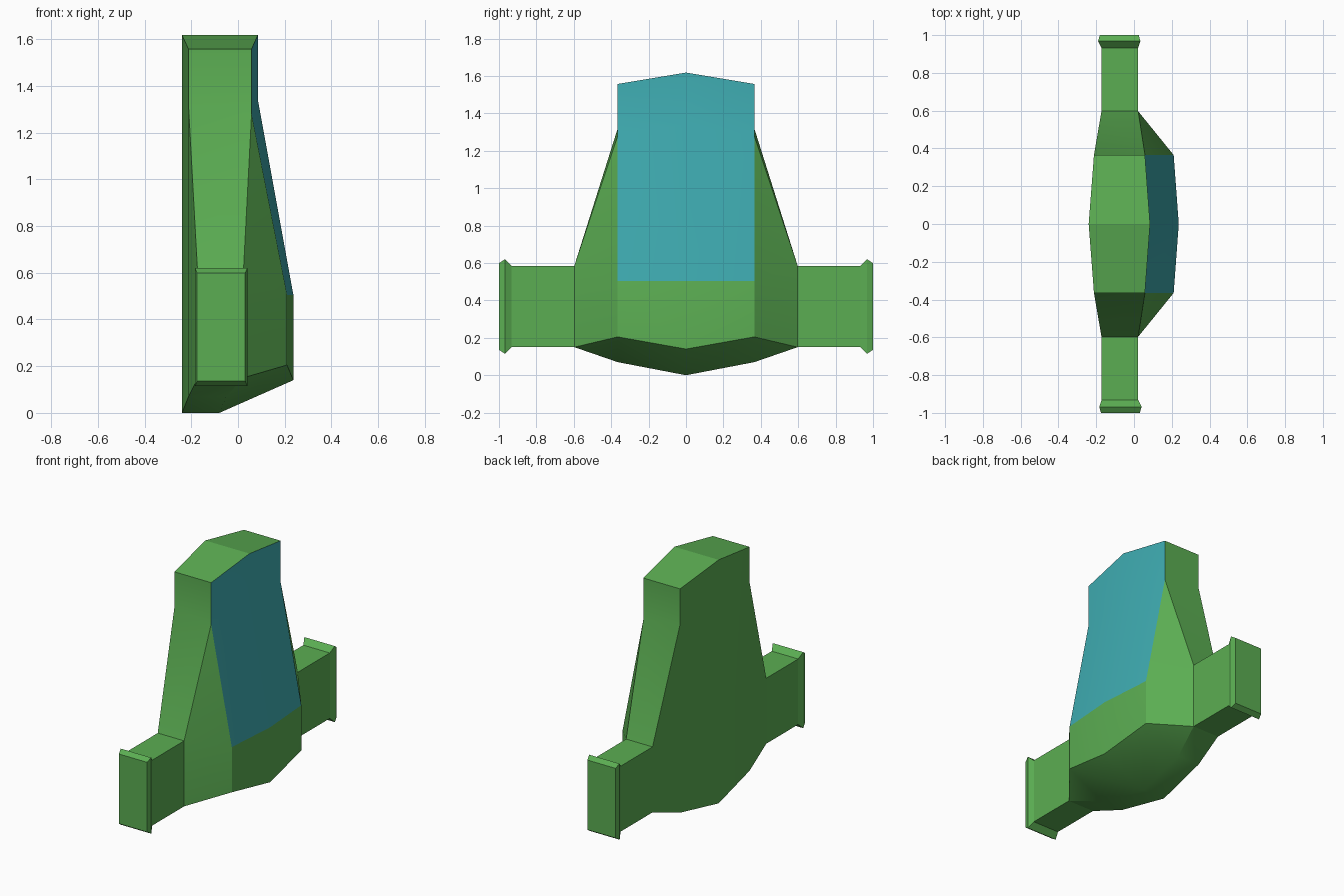
import bpy, bmesh

if "Cube" in bpy.data.objects:
    bpy.data.objects.remove(bpy.data.objects["Cube"])


def material(name, rgb):
    m = bpy.data.materials.new(name)
    m.diffuse_color = (*rgb, 1)
    m.use_nodes = True
    m.node_tree.nodes["Principled BSDF"].inputs["Base Color"].default_value = m.diffuse_color
    return m


GREEN = material("leaf_green", (0.105, 0.42, 0.085))
TEAL = material("teal_panel", (0.05, 0.42, 0.45))


def bridge(bm, ring_a, ring_b, closed=True):
    """Join two equal rings of points, dropping collapsed corners."""
    n = len(ring_a)
    for i in range(n if closed else n - 1):
        j = (i + 1) % n
        pts = []
        for p in (ring_a[i], ring_a[j], ring_b[j], ring_b[i]):
            if p not in pts:
                pts.append(p)
        if len(pts) > 2:
            bm.faces.new([bm.verts.new(p) for p in pts])


def cap(bm, ring):
    bm.faces.new([bm.verts.new(p) for p in ring])


def station(profile, y):
    return [(x, y, z) for x, z in profile]


def finish(bm, name, mats, smooth_rule, paint=None):
    bmesh.ops.remove_doubles(bm, verts=bm.verts[:], dist=0.0005)
    bmesh.ops.recalc_face_normals(bm, faces=bm.faces[:])
    bm.normal_update()
    for f in bm.faces:
        f.smooth = True
        if paint and paint(f):
            f.material_index = 1
    for e in bm.edges:
        e.smooth = e.is_manifold and smooth_rule(e)
    me = bpy.data.meshes.new(name)
    bm.to_mesh(me)
    bm.free()
    for m in mats:
        me.materials.append(m)
    ob = bpy.data.objects.new(name, me)
    bpy.context.collection.objects.link(ob)
    return ob


# Side profiles (x, z): back bottom, keel, front low, panel foot,
# front shoulder, front top, back top, back shoulder
MIDDLE = [(-.24, 0), (-.08, 0), (.237, .14), (.237, .505),
          (.085, 1.34), (.085, 1.618), (-.24, 1.618), (-.24, 1.34)]
EDGE = [(-.212, .07), (-.05, .07), (.21, .205), (.21, .505),
        (.058, 1.28), (.058, 1.557), (-.212, 1.557), (-.212, 1.32)]
X0, X1, Z0, Z1 = -.172, .022, .15, .585   # arm section

# Central body with sloped shoulders
bm = bmesh.new()
for s in (-1, 1):
    mid, edge = station(MIDDLE, 0), station(EDGE, s * .365)
    bridge(bm, mid, edge)
    cap(bm, edge[4:])
    root = station([(X0, Z0), (X1, Z0), (X1, Z0), (X1, Z1), (X1, Z1), (X0, Z1)], s * .597)
    bridge(bm, edge[:5] + edge[7:], root)


def is_panel(f):
    c = f.calc_center_median()
    return abs(c.y) < .36 and f.normal.x > .8 and c.z > .51


finish(bm, "body", [GREEN, TEAL],
       lambda e: e.calc_face_angle() < .44 and min(v.co.z for v in e.verts) < 1.5,
       is_panel)

# Side arms with flared end flanges: (y, x growth, z growth)
STEPS = [(.597, 0, 0), (.932, 0, 0), (.968, .015, .035), (1, .006, .014)]
for s, name in ((-1, "front_arm"), (1, "back_arm")):
    bm = bmesh.new()
    shift = -.003 * s
    rings = []
    for y, gx, gz in STEPS:
        d = shift if gx else 0
        rings.append(station([(X0 - gx + d, Z0 - gz), (X1 + gx + d, Z0 - gz),
                              (X1 + gx + d, Z1 + gz), (X0 - gx + d, Z1 + gz)], s * y))
    for a, b in zip(rings, rings[1:]):
        bridge(bm, a, b)
    cap(bm, rings[0])
    cap(bm, rings[-1])
    finish(bm, name, [GREEN], lambda e: e.calc_face_angle() < .3)
